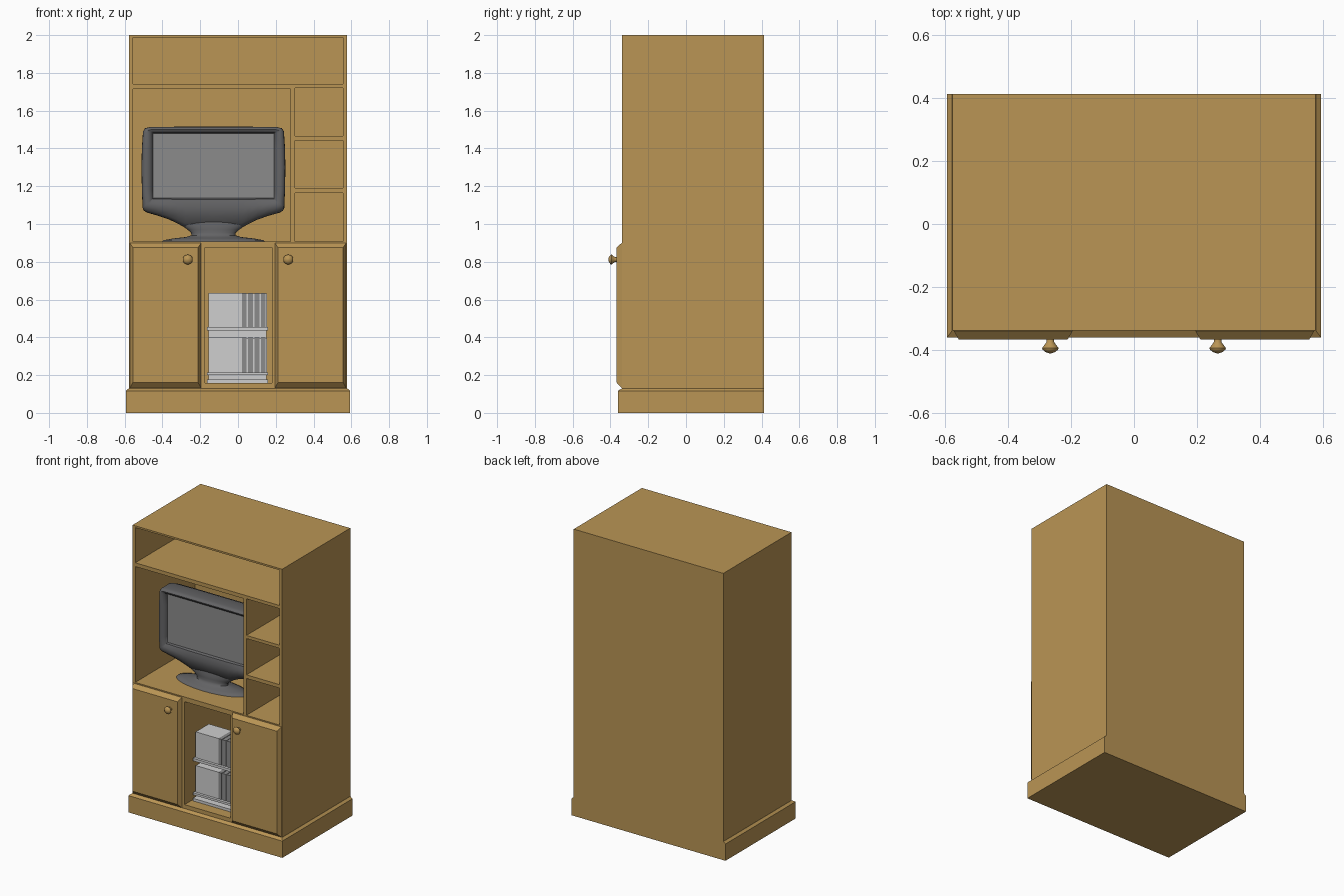
import bpy, bmesh, math
from mathutils import Vector

if "Cube" in bpy.data.objects:
    bpy.data.objects.remove(bpy.data.objects["Cube"])


def material(name, col):
    m = bpy.data.materials.new(name)
    m.diffuse_color = (*col, 1)
    m.use_nodes = True
    m.node_tree.nodes["Principled BSDF"].inputs["Base Color"].default_value = m.diffuse_color
    return m


WOOD = material("oak wood", (0.49, 0.30, 0.09))
DARK = material("dark grey plastic", (0.125, 0.125, 0.13))
SCREEN = material("screen grey", (0.26, 0.26, 0.26))
LIGHT = material("light grey", (0.62, 0.62, 0.62))


def finish(name, bm, mats, smooth=False):
    bmesh.ops.remove_doubles(bm, verts=bm.verts, dist=0.0002)
    bmesh.ops.recalc_face_normals(bm, faces=bm.faces)
    me = bpy.data.meshes.new(name)
    bm.to_mesh(me)
    bm.free()
    ob = bpy.data.objects.new(name, me)
    bpy.context.collection.objects.link(ob)
    for m in mats:
        me.materials.append(m)
    if smooth:
        bpy.ops.object.select_all(action='DESELECT')
        ob.select_set(True)
        bpy.context.view_layer.objects.active = ob
        bpy.ops.object.shade_smooth_by_angle(angle=math.radians(40))
    return ob


def add_loft(bm, rings, start_mat=0):
    """Skin a list of rings with equal point counts and cap both ends."""
    vs = [[bm.verts.new(p) for p in r] for r in rings]
    n = len(vs[0])
    for a, b in zip(vs, vs[1:]):
        for i in range(n):
            j = (i + 1) % n
            bm.faces.new((a[i], a[j], b[j], b[i]))
    bm.faces.new(vs[0]).material_index = start_mat
    bm.faces.new(vs[-1])


def rect_xy(x0, x1, y0, y1, z):
    return [(x0, y0, z), (x1, y0, z), (x1, y1, z), (x0, y1, z)]


def add_box(bm, x0, x1, y0, y1, z0, z1):
    add_loft(bm, [rect_xy(x0, x1, y0, y1, z0), rect_xy(x0, x1, y0, y1, z1)])


def boxes(name, mat, items):
    bm = bmesh.new()
    for b in items:
        add_box(bm, *b)
    return finish(name, bm, [mat])


# Cabinet body with cut-out compartments
body = boxes("cabinet_body", WOOD, [(-0.577, 0.577, -0.338, 0.413, 0.125, 2.0)])
openings = [(-0.556, 0.557, 1.742, 1.988),      # top shelf
            (-0.556, 0.278, 0.908, 1.716),      # television bay
            (0.302, 0.557, 1.465, 1.72),        # three small bays
            (0.302, 0.557, 1.19, 1.443),
            (0.302, 0.557, 0.908, 1.165),
            (-0.176, 0.18, 0.157, 0.875)]       # book bay
cutter = boxes("opening_cutter", WOOD,
               [(x0, x1, -0.5, 0.318, z0, z1) for x0, x1, z0, z1 in openings])
cutter.hide_render = True
mod = body.modifiers.new("openings", 'BOOLEAN')
mod.operation = 'DIFFERENCE'
mod.solver = 'EXACT'
mod.object = cutter
bpy.context.view_layer.objects.active = body
bpy.ops.object.modifier_apply(modifier=mod.name)
bpy.data.objects.remove(cutter)

# Plinth with sloped top edge
bm = bmesh.new()
add_loft(bm, [rect_xy(-0.594, 0.594, -0.36, 0.413, 0),
              rect_xy(-0.594, 0.594, -0.36, 0.413, 0.117),
              rect_xy(-0.578, 0.578, -0.339, 0.413, 0.13)])
finish("plinth", bm, [WOOD])

# Chamfered doors and turned knobs
knob_profile = [(0.013, -0.36), (0.012, -0.375), (0.019, -0.385), (0.026, -0.394),
                (0.025, -0.399), (0.015, -0.407), (0.004, -0.411)]
for side, s in (("left", -1), ("right", 1)):
    bm = bmesh.new()
    rings = []
    for y, ix, lo, hi in ((-0.33, 0, 0.131, 0.9), (-0.34, 0, 0.131, 0.9),
                          (-0.367, 0.016, 0.16, 0.876)):
        xa, xb = s * (0.195 + ix), s * (0.573 - ix)
        rings.append([(xa, y, lo), (xb, y, lo), (xb, y, hi), (xa, y, hi)])
    add_loft(bm, rings)
    finish(side + "_door", bm, [WOOD])

    bm = bmesh.new()
    angles = [math.tau * i / 20 for i in range(20)]
    add_loft(bm, [[(s * 0.266 + r * math.cos(a), y, 0.812 + r * math.sin(a)) for a in angles]
                  for r, y in knob_profile])
    finish(side + "_knob", bm, [WOOD], True)

# Television housing: outline lofted from recessed screen to tapered back
TX, TY = -0.13, 0.0
half = [(0, 1.515), (0.2, 1.515), (0.335, 1.513), (0.362, 1.507), (0.373, 1.49),
        (0.379, 1.4), (0.381, 1.3), (0.379, 1.18), (0.375, 1.085), (0.368, 1.07),
        (0.35, 1.06), (0.29, 1.043), (0.235, 1.024), (0.185, 1.0), (0.15, 0.98), (0, 0.975)]
outline = half + [(-x, z) for x, z in half[-2:0:-1]]


def inner(x, z):
    return max(-0.32, min(0.32, x)), max(1.137, min(1.48, z))


def tv_ring(y, blend, scale=1.0):
    ring = []
    for x, z in outline:
        ix, iz = inner(x, z)
        px, pz = ix + (x - ix) * blend, iz + (z - iz) * blend
        chin = max(0, 1.09 - pz) * 0.35 if y < -0.05 else 0
        ring.append((TX + px * scale, TY + y + chin, 1.27 + (pz - 1.27) * scale))
    return ring


bm = bmesh.new()
add_loft(bm, [tv_ring(-0.132, 0), tv_ring(-0.146, 0.05), tv_ring(-0.158, 0.3),
              tv_ring(-0.162, 0.6), tv_ring(-0.156, 0.85), tv_ring(-0.145, 0.97),
              tv_ring(-0.13, 1), tv_ring(-0.045, 1), tv_ring(-0.01, 1, 0.94),
              tv_ring(0.03, 1, 0.75)], start_mat=1)
finish("television", bm, [DARK, SCREEN], True)

# Television stand: oval foot flowing into the neck
stand = [(0.906, 0.272, 0.105), (0.914, 0.265, 0.10), (0.924, 0.21, 0.08), (0.931, 0.145, 0.06),
         (0.94, 0.117, 0.048), (0.953, 0.118, 0.042), (0.97, 0.137, 0.042),
         (0.99, 0.165, 0.04), (1.01, 0.19, 0.035)]
bm = bmesh.new()
add_loft(bm, [[(TX + hx * math.cos(math.tau * i / 36), -0.095 + hy * math.sin(math.tau * i / 36), z)
               for i in range(36)] for z, hx, hy in stand])
finish("television_stand", bm, [DARK], True)

# Book rack: plates and back board
boxes("book_rack", LIGHT, [(-0.165, 0.16, -0.263, -0.08, 0.158, 0.176),
                           (-0.165, 0.16, -0.263, -0.08, 0.2, 0.215),
                           (-0.165, 0.16, -0.263, -0.08, 0.437, 0.455),
                           (-0.155, 0.15, -0.095, -0.08, 0.17, 0.45)])

# Books: one light block, then dark spines with light gaps between
light, dark = [], []
for z0, z1 in ((0.215, 0.4), (0.455, 0.635)):
    light.append((-0.155, 0.02, -0.245, -0.1, z0, z1))
    for i in range(4):
        x = 0.02 + i * 0.0335
        dark.append((x, x + 0.026, -0.245, -0.1, z0, z1))
        light.append((x + 0.026, x + 0.0335, -0.241, -0.1, z0, z1 - 0.004))
boxes("light_books", LIGHT, light)
boxes("dark_books", SCREEN, dark)
